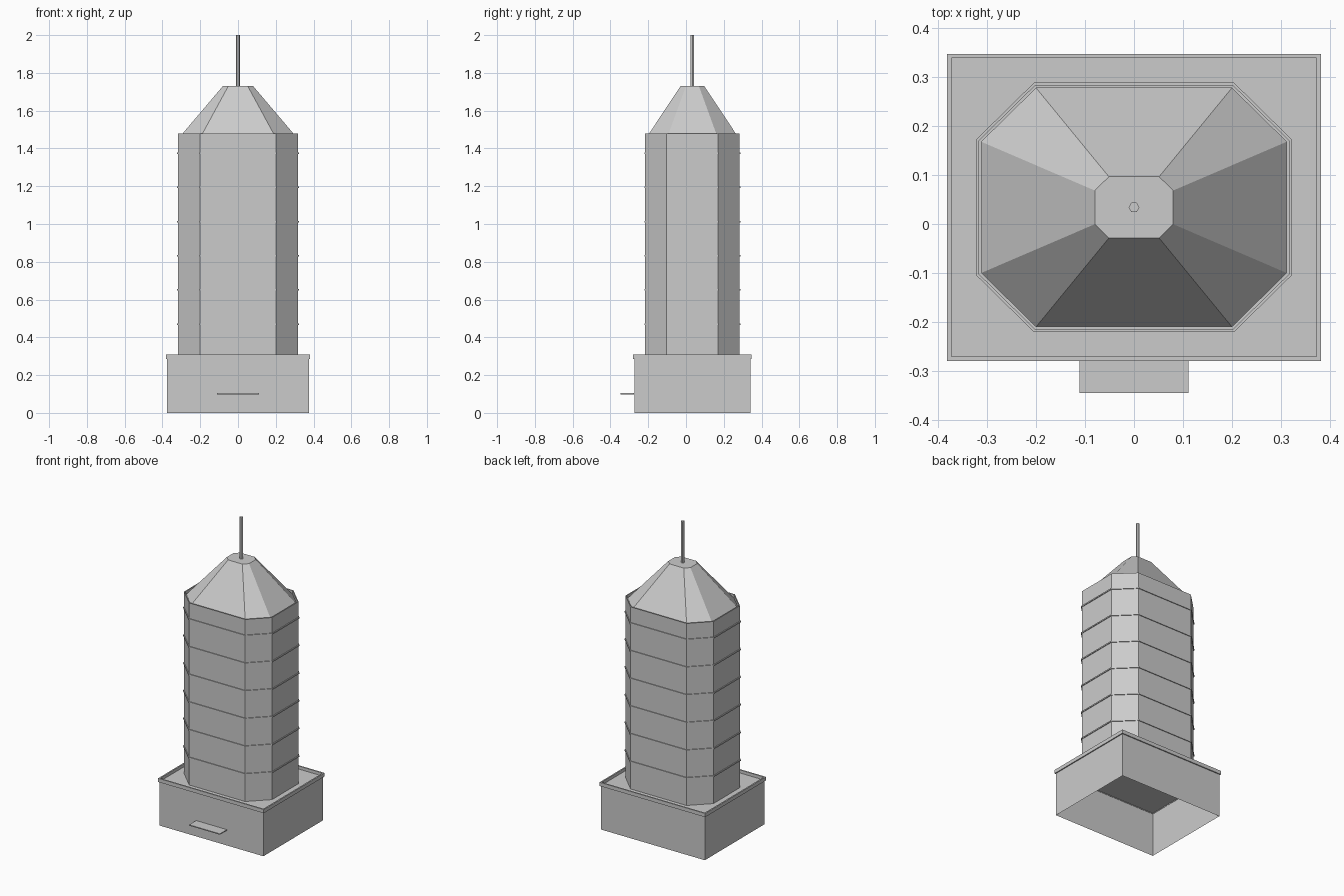
import bpy
import bmesh
from math import radians, tan

if "Cube" in bpy.data.objects:
    bpy.data.objects.remove(bpy.data.objects["Cube"])

CY = 0.034  # depth of the building's central axis

concrete = bpy.data.materials.new("light_grey_concrete")
concrete.use_nodes = True
grey = (0.6, 0.6, 0.6, 1)
concrete.diffuse_color = grey
concrete.node_tree.nodes["Principled BSDF"].inputs["Base Color"].default_value = grey


def rectangle(hx, hy):
    return [(-hx, -hy), (hx, -hy), (hx, hy), (-hx, hy)]


def octagon(grow=0.0, scale=1.0):
    """Chamfered tower plan, offset outwards by grow and then scaled."""
    side = grow * tan(radians(22.5))
    a, b = 0.312 + grow, 0.244 + grow
    c, d = 0.2 + side, 0.134 + side
    plan = [(c, -b), (a, -d), (a, d), (c, b), (-c, b), (-a, d), (-a, -d), (-c, -b)]
    return [(x * scale, y * scale) for x, y in plan]


def loft(name, sections, cap_bottom=False, cap_top=False, closed=False):
    """Skin a stack of (plan, height) sections; closed joins last to first."""
    bm = bmesh.new()
    rings = [[bm.verts.new((x, y + CY, z)) for x, y in plan] for plan, z in sections]
    pairs = list(zip(rings, rings[1:]))
    if closed:
        pairs.append((rings[-1], rings[0]))
    for low, high in pairs:
        n = len(low)
        for i in range(n):
            j = (i + 1) % n
            bm.faces.new((low[i], low[j], high[j], high[i]))
    if cap_bottom:
        bm.faces.new(rings[0][::-1])
    if cap_top:
        bm.faces.new(rings[-1])
    bmesh.ops.recalc_face_normals(bm, faces=bm.faces)
    mesh = bpy.data.meshes.new(name)
    bm.to_mesh(mesh)
    bm.free()
    mesh.materials.append(concrete)
    obj = bpy.data.objects.new(name, mesh)
    bpy.context.collection.objects.link(obj)
    return obj


def collar(name, outer, inner, z0, z1):
    """Hollow band with a rectangular cross-section."""
    return loft(name, [(outer, z0), (outer, z1), (inner, z1), (inner, z0)], closed=True)


# Podium: box open underneath, with a raised rim around its roof
podium = rectangle(0.375, 0.307)
loft("podium", [(podium, 0), (podium, 0.29)], cap_top=True)
collar("podium_rim", rectangle(0.382, 0.314), rectangle(0.373, 0.305), 0.286, 0.31)

# Entrance canopy
canopy = [(x, y - 0.310 - CY) for x, y in rectangle(0.111, 0.036)]
loft("entrance_canopy", [(canopy, 0.098), (canopy, 0.104)], cap_bottom=True, cap_top=True)

# Tower walls rise slightly past the roof's lower edge as a parapet
collar("tower_walls", octagon(0.006), octagon(), 0.29, 1.48)

# Thin ledges between the storeys
for i in range(6):
    z = 0.47 + 0.181 * i
    collar(f"storey_ledge_{i + 1}", octagon(0.011), octagon(0.003), z - 0.004, z + 0.004)

# Sloped roof with a flat top
loft("sloped_roof", [(octagon(), 1.457), (octagon(scale=0.257), 1.73)], cap_top=True)

# Six-sided mast
bpy.ops.mesh.primitive_cylinder_add(vertices=6, radius=0.011, depth=0.27,
                                    location=(0, CY, 1.865), rotation=(0, 0, radians(30)))
mast = bpy.context.object
mast.name = "roof_mast"
mast.data.materials.append(concrete)
